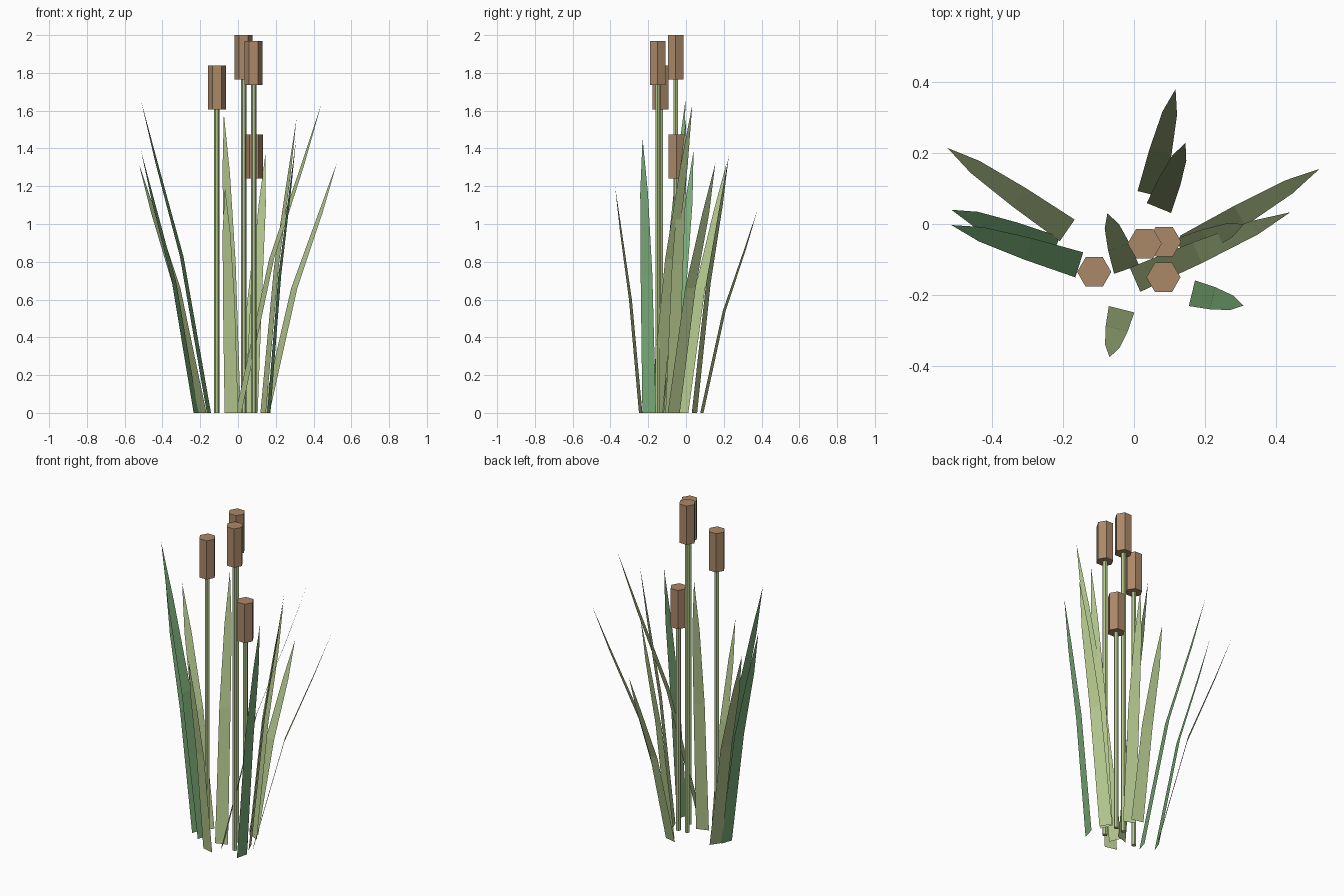
import bpy
import bmesh
import math
from mathutils import Matrix, Vector

cube = bpy.data.objects.get("Cube")
if cube:
    bpy.data.objects.remove(cube, do_unlink=True)


def material(name, rgb):
    mat = bpy.data.materials.new(name)
    mat.use_nodes = True
    mat.diffuse_color = (*rgb, 1)
    mat.node_tree.nodes["Principled BSDF"].inputs["Base Color"].default_value = (*rgb, 1)
    return mat


olive = material("olive green", (0.46, 0.58, 0.27))
green = material("leaf green", (0.20, 0.42, 0.19))
brown = material("seed head brown", (0.41, 0.25, 0.14))


def finish(name, bm, mat):
    mesh = bpy.data.meshes.new(name)
    bm.to_mesh(mesh)
    bm.free()
    mesh.materials.append(mat)
    bpy.context.collection.objects.link(bpy.data.objects.new(name, mesh))


def hex_rod(name, x, y, bottom, top, radius, mat):
    # six-sided rod with corners pointing along x
    bm = bmesh.new()
    place = Matrix.Translation((x, y, (bottom + top) / 2)) @ Matrix.Rotation(math.pi / 2, 4, "Z")
    bmesh.ops.create_cone(bm, cap_ends=True, segments=6, radius1=radius, radius2=radius,
                          depth=top - bottom, matrix=place)
    finish(name, bm, mat)


# rows of a blade: share of height, share of reach, half width
ROWS = [(0, 0, 0.037), (0.5, 0.4, 0.032), (0.8, 0.77, 0.021)]


def blade(name, base, tip, height, mat):
    # flat tapering strip that bends outward as it rises
    base, tip = Vector(base), Vector(tip)
    reach = tip - base
    side = Vector((-reach.y, reach.x)).normalized()
    bm = bmesh.new()
    rows = []
    for up, out, half in ROWS:
        mid = base + reach * out
        rows.append([bm.verts.new((*(mid + side * s * half), height * up)) for s in (-1, 1)])
    for low, high in zip(rows, rows[1:]):
        bm.faces.new((low[0], low[1], high[1], high[0]))
    point = bm.verts.new((*tip, height))
    bm.faces.new((rows[-1][0], rows[-1][1], point))
    finish(name, bm, mat)


# stems with seed heads: x, y, top of head
HEAD_LENGTH = 0.235
for i, (x, y, top) in enumerate([(0.03, -0.055, 2.0), (0.083, -0.15, 1.97),
                                 (-0.112, -0.135, 1.84), (0.085, -0.05, 1.475)], 1):
    hex_rod(f"stem_{i}", x, y, 0, top - HEAD_LENGTH, 0.014, olive)
    hex_rod(f"seed_head_{i}", x, y, top - HEAD_LENGTH, top, 0.048, brown)

# blades: base centre, tip, height, colour
blade("left_back_blade", (-0.188, -0.018), (-0.525, 0.214), 1.32, olive)
blade("left_outer_blade", (-0.222, -0.07), (-0.514, 0.04), 1.39, green)
blade("left_tall_blade", (-0.154, -0.115), (-0.514, -0.003), 1.655, green)
blade("centre_blade", (-0.021, -0.128), (-0.075, 0.03), 1.585, olive)
blade("right_upright_blade", (0.133, -0.075), (0.31, 0), 1.56, olive)
blade("right_tall_blade", (0.003, -0.157), (0.44, 0.033), 1.63, olive)
blade("right_outer_blade", (0.148, -0.065), (0.522, 0.155), 1.32, olive)
blade("back_outer_blade", (0.046, 0.084), (0.117, 0.38), 1.08, olive)
blade("back_inner_blade", (0.07, 0.045), (0.145, 0.228), 1.37, olive)
blade("right_front_blade", (0.163, -0.195), (0.308, -0.23), 1.455, green)
blade("front_blade", (-0.035, -0.24), (-0.069, -0.375), 1.195, olive)
